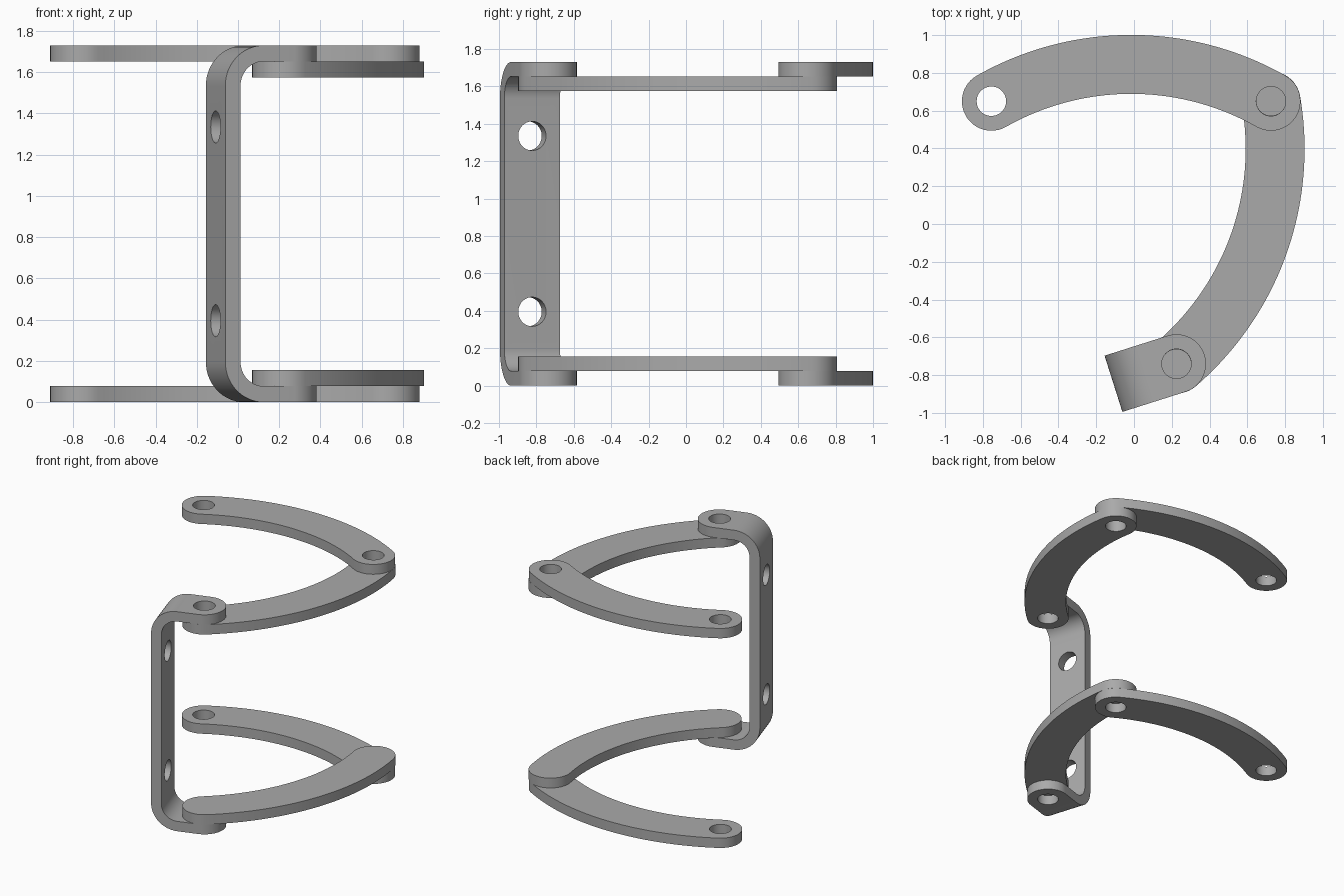
import bpy, bmesh
from math import sin, cos, pi, radians, asin, atan2
from mathutils import Matrix, Vector

cube = bpy.data.objects.get("Cube")
if cube:
    bpy.data.objects.remove(cube, do_unlink=True)

HEIGHT, THICK = 1.73, 0.0775
END_R, HOLE_R = 0.156, 0.078
HALF_SPAN, RISE = 0.74, 0.195
HINGE_A, HINGE_B, HINGE_C = Vector((-0.755, 0.65)), Vector((0.725, 0.65)), Vector((0.225, -0.74))
BRACKET_TURN = radians(17.6)

steel = bpy.data.materials.new("Plain grey")
steel.use_nodes = True
grey = (0.4, 0.4, 0.4, 1)
steel.diffuse_color = grey
steel.node_tree.nodes["Principled BSDF"].inputs["Base Color"].default_value = grey


def arc(cx, cy, r, start, end, steps):
    """Points along a circular arc, angles in radians."""
    angles = [start + (end - start) * i / steps for i in range(steps + 1)]
    return [(cx + r * cos(a), cy + r * sin(a)) for a in angles]


def prism(name, outline, low, high, matrix=Matrix()):
    """Extrude a flat outline along its local z."""
    bm = bmesh.new()
    face = bm.faces.new([bm.verts.new((x, y, low)) for x, y in outline])
    top = bmesh.ops.extrude_face_region(bm, geom=[face])["geom"]
    bmesh.ops.translate(bm, vec=(0, 0, high - low),
                        verts=[v for v in top if isinstance(v, bmesh.types.BMVert)])
    bmesh.ops.remove_doubles(bm, verts=bm.verts, dist=1e-5)
    bm.transform(matrix)
    bmesh.ops.recalc_face_normals(bm, faces=bm.faces)
    mesh = bpy.data.meshes.new(name)
    bm.to_mesh(mesh)
    bm.free()
    mesh.materials.append(steel)
    obj = bpy.data.objects.new(name, mesh)
    bpy.context.collection.objects.link(obj)
    return obj


def combine(obj, cutter, operation="DIFFERENCE"):
    """Apply a boolean and discard the cutter."""
    mod = obj.modifiers.new("cut", "BOOLEAN")
    mod.operation, mod.object, mod.solver = operation, cutter, "EXACT"
    bpy.context.view_layer.objects.active = obj
    bpy.ops.object.modifier_apply(modifier=mod.name)
    bpy.data.objects.remove(cutter, do_unlink=True)


def drill(obj, matrix, low, high):
    combine(obj, prism("drill", arc(0, 0, HOLE_R, 0, 2 * pi, 48)[:-1], low, high, matrix))


def smooth(obj):
    bpy.ops.object.select_all(action="DESELECT")
    obj.select_set(True)
    bpy.context.view_layer.objects.active = obj
    bpy.ops.object.shade_smooth_by_angle(angle=radians(30))


# Curved arm outline, hinges on local x, bulging towards local +y
RADIUS = (HALF_SPAN ** 2 + RISE ** 2) / (2 * RISE)
SWEEP = asin(HALF_SPAN / RADIUS)
centre_y = RISE - RADIUS
up = pi / 2
arm_outline = (
    arc(0, centre_y, RADIUS + END_R, up - SWEEP, up + SWEEP, 40)
    + arc(-HALF_SPAN, 0, END_R, up + SWEEP, up + SWEEP + pi, 24)[1:-1]
    + arc(0, centre_y, RADIUS - END_R, up + SWEEP, up - SWEEP, 40)
    + arc(HALF_SPAN, 0, END_R, -up - SWEEP, up - SWEEP, 24)[1:-1])


def arm(name, start, end, z):
    mid, span = (start + end) / 2, end - start
    place = Matrix.Translation((mid.x, mid.y, z)) @ Matrix.Rotation(atan2(span.y, span.x), 4, "Z")
    obj = prism(name, arm_outline, 0, THICK, place)
    for side in (-1, 1):
        drill(obj, place @ Matrix.Translation((side * HALF_SPAN, 0, 0)), -0.1, 0.2)
    smooth(obj)


# Lower and upper pairs of arms
arm("lower_back_arm", HINGE_A, HINGE_B, 0)
arm("lower_side_arm", HINGE_B, HINGE_C, THICK)
arm("upper_back_arm", HINGE_A, HINGE_B, HEIGHT - THICK)
arm("upper_side_arm", HINGE_B, HINGE_C, HEIGHT - 2 * THICK)

# Bent wall bracket: C-shaped side profile trimmed by a round-ended plan
BACK, BEND, TIP = -0.35, 0.195, 0.3
bx, top_z = BACK + BEND, HEIGHT - BEND
inner = BEND - THICK
profile = ([(TIP, HEIGHT)] + arc(bx, top_z, BEND, up, pi, 16)
           + arc(bx, BEND, BEND, pi, pi + up, 16) + [(TIP, 0), (TIP, THICK)]
           + arc(bx, BEND, inner, pi + up, pi, 16)
           + arc(bx, top_z, inner, pi, up, 16) + [(TIP, HEIGHT - THICK)])
place = Matrix.Translation((HINGE_C.x, HINGE_C.y, 0)) @ Matrix.Rotation(BRACKET_TURN, 4, "Z")
upright = Matrix.Rotation(up, 4, "X")
bracket = prism("wall_bracket", profile, -0.25, 0.25, place @ upright)
plan = [(-0.6, END_R), (-0.6, -END_R)] + arc(0, 0, END_R, -up, up, 32)
combine(bracket, prism("plan_trim", plan, -0.2, HEIGHT + 0.2, place), "INTERSECT")

# Hinge holes and screw holes
drill(bracket, place, -0.2, HEIGHT + 0.2)
for z in (0.395, HEIGHT - 0.395):
    sideways = Matrix.Translation((BACK, 0, z)) @ Matrix.Rotation(up, 4, "Y")
    drill(bracket, place @ sideways, -0.1, 0.2)
smooth(bracket)
